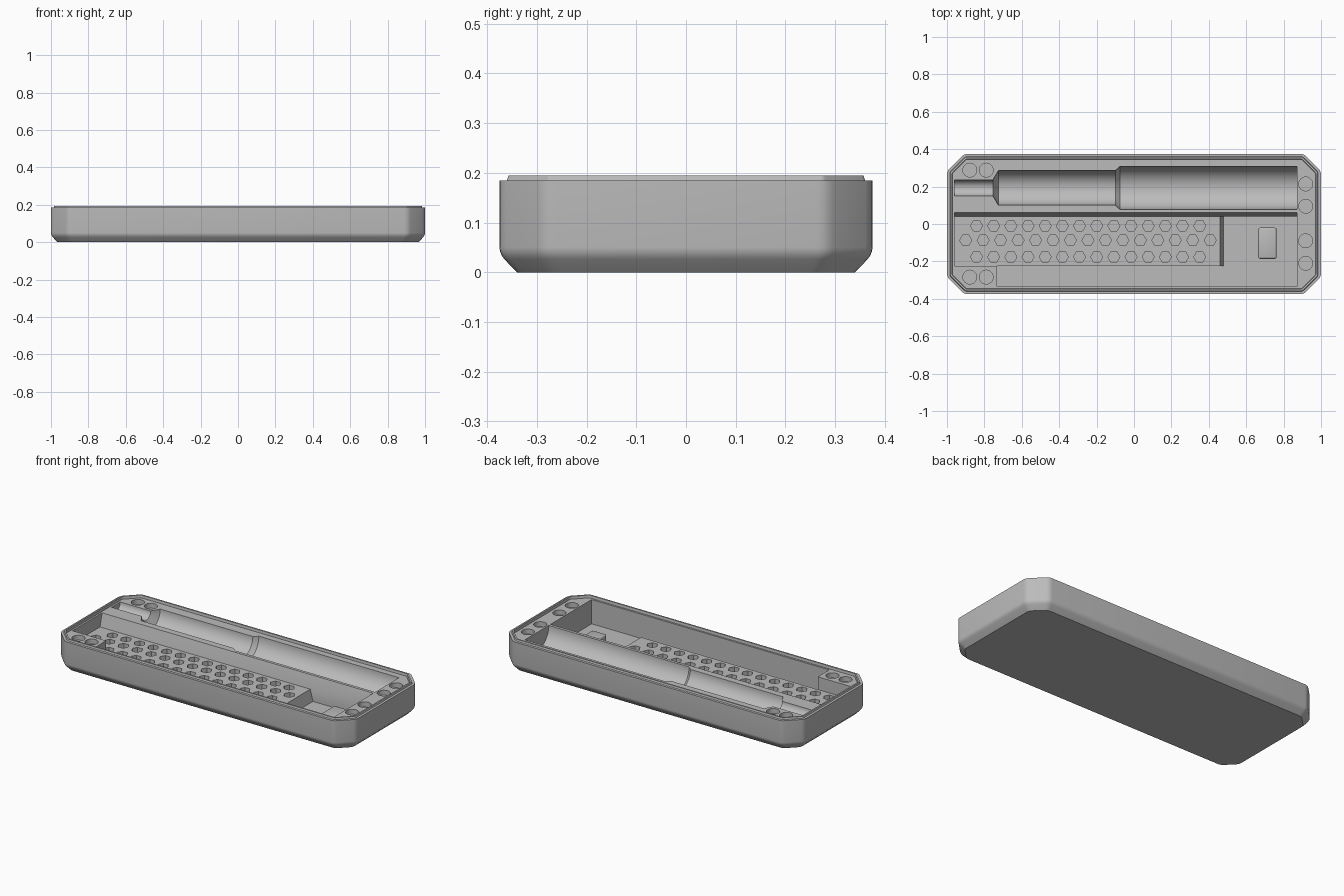
import bpy, bmesh, math
from mathutils import Vector

if "Cube" in bpy.data.objects:
    bpy.data.objects.remove(bpy.data.objects["Cube"])

DECK, SHELF, FLOOR = 0.178, 0.10, 0.03

grey = bpy.data.materials.new("plain grey")
grey.diffuse_color = (0.5, 0.5, 0.5, 1)
grey.use_nodes = True
grey.node_tree.nodes["Principled BSDF"].inputs["Base Color"].default_value = grey.diffuse_color


def make(name, bm):
    bmesh.ops.recalc_face_normals(bm, faces=bm.faces)
    me = bpy.data.meshes.new(name)
    bm.to_mesh(me)
    bm.free()
    me.materials.append(grey)
    ob = bpy.data.objects.new(name, me)
    bpy.context.collection.objects.link(ob)
    return ob


def loft(bm, rings):
    """Skin a list of equal-length closed rings and cap both ends."""
    vs = [[bm.verts.new(p) for p in r] for r in rings]
    n = len(vs[0])
    for a, b in zip(vs, vs[1:]):
        for i in range(n):
            j = (i + 1) % n
            bm.faces.new((a[i], a[j], b[j], b[i]))
    bm.faces.new(vs[0][::-1])
    bm.faces.new(vs[-1])


def outline(d, z, fillet):
    """Rectangle with cut corners, inset by d, each corner softly rounded."""
    x, y = 1 - d, 0.375 - d
    c = 0.092 - 0.586 * d
    q = [(x, y - c), (x - c, y)]
    pts = q + [(-a, b) for a, b in q[::-1]] + [(-a, -b) for a, b in q] + [(a, -b) for a, b in q[::-1]]
    pts = [Vector((a, b, z)) for a, b in pts]
    ring = []
    for i, p in enumerate(pts):
        a = p + (pts[i - 1] - p).normalized() * fillet
        b = p + (pts[(i + 1) % 8] - p).normalized() * fillet
        for t in (0, 0.33, 0.67, 1):
            ring.append(a * (1 - t) ** 2 + p * 2 * t * (1 - t) + b * t * t)
    return ring


def rect(x0, x1, y0, y1, z):
    return [(x0, y0, z), (x1, y0, z), (x1, y1, z), (x0, y1, z)]


def cut(target, bm):
    cutter = make("cutter", bm)
    cutter.hide_render = True
    m = target.modifiers.new("cut", 'BOOLEAN')
    m.operation, m.solver, m.object = 'DIFFERENCE', 'EXACT', cutter
    bpy.context.view_layer.objects.active = target
    bpy.ops.object.modifier_apply(modifier=m.name)
    bpy.data.objects.remove(cutter)


def smooth(ob):
    bpy.ops.object.select_all(action='DESELECT')
    ob.select_set(True)
    bpy.context.view_layer.objects.active = ob
    bpy.ops.object.shade_smooth_by_angle(angle=math.radians(32))


# Case shell: chamfered underside, straight walls, raised tapered lip, sunken deck
bm = bmesh.new()
loft(bm, [outline(d, z, f) for d, z, f in (
    (0.035, 0, 0.018), (0.010, 0.026, 0.02), (0.005, 0.033, 0.02), (0.001, 0.042, 0.02),
    (0, 0.05, 0.02), (0, 0.184, 0.02), (0.015, 0.184, 0.006), (0.018, 0.194, 0.006),
    (0.027, 0.194, 0.006), (0.029, DECK, 0.006))])
case = make("case_shell", bm)

# Stepped round trough along the back
bm = bmesh.new()
rings = []
for x, r in ((-0.96, 0.042), (-0.755, 0.042), (-0.725, 0.0925), (-0.10, 0.0925), (-0.075, 0.115), (0.872, 0.115)):
    rings.append([(x, 0.193 + r * math.cos(a), DECK + r * math.sin(a))
                  for a in (math.tau * i / 64 for i in range(64))])
loft(bm, rings)
cut(case, bm)

# Shelf compartment with a sloped divider wall
bm = bmesh.new()
loft(bm, [rect(-0.96, 0.872, -0.225, 0.04, SHELF), rect(-0.96, 0.872, -0.225, 0.066, 0.20)])
cut(case, bm)

# Deep well at the right, sloped towards the shelf
bm = bmesh.new()
loft(bm, [rect(0.478, 0.872, -0.335, 0.04, FLOOR), rect(0.435, 0.872, -0.335, 0.04, 0.20)])
cut(case, bm)

# Deep slot along the front
bm = bmesh.new()
loft(bm, [rect(-0.733, 0.872, -0.335, -0.225, FLOOR), rect(-0.733, 0.872, -0.335, -0.225, 0.20)])
cut(case, bm)


def drill(bm, x, y, r, sides, z0, z1):
    loft(bm, [[(x + r * math.cos(math.tau * i / sides), y + r * math.sin(math.tau * i / sides), z)
               for i in range(sides)] for z in (z0, z1)])


# Three rows of hexagonal holes in the shelf
bm = bmesh.new()
for y, x0, step, n in ((-0.01, -0.842, 0.0918, 14), (-0.087, -0.90, 0.0934, 15), (-0.176, -0.842, 0.0918, 14)):
    for i in range(n):
        drill(bm, x0 + step * i, y, 0.032, 6, 0.04, 0.13)
cut(case, bm)

# Round sockets in the deck
bm = bmesh.new()
for x, y in ((-0.878, 0.288), (-0.79, 0.288), (-0.878, -0.284), (-0.79, -0.284),
             (0.918, 0.214), (0.918, 0.095), (0.918, -0.09), (0.918, -0.21)):
    drill(bm, x, y, 0.037, 32, DECK - 0.03, 0.20)
cut(case, bm)
smooth(case)

# Small rounded block on the well floor
bm = bmesh.new()
loft(bm, [rect(0.664, 0.762, -0.186, -0.02, z) for z in (FLOOR - 0.005, 0.08)])
edges = [e for e in bm.edges if max(v.co.z for v in e.verts) > 0.07]
bmesh.ops.bevel(bm, geom=edges, offset=0.01, segments=3, affect='EDGES', profile=0.5)
smooth(make("well_block", bm))
